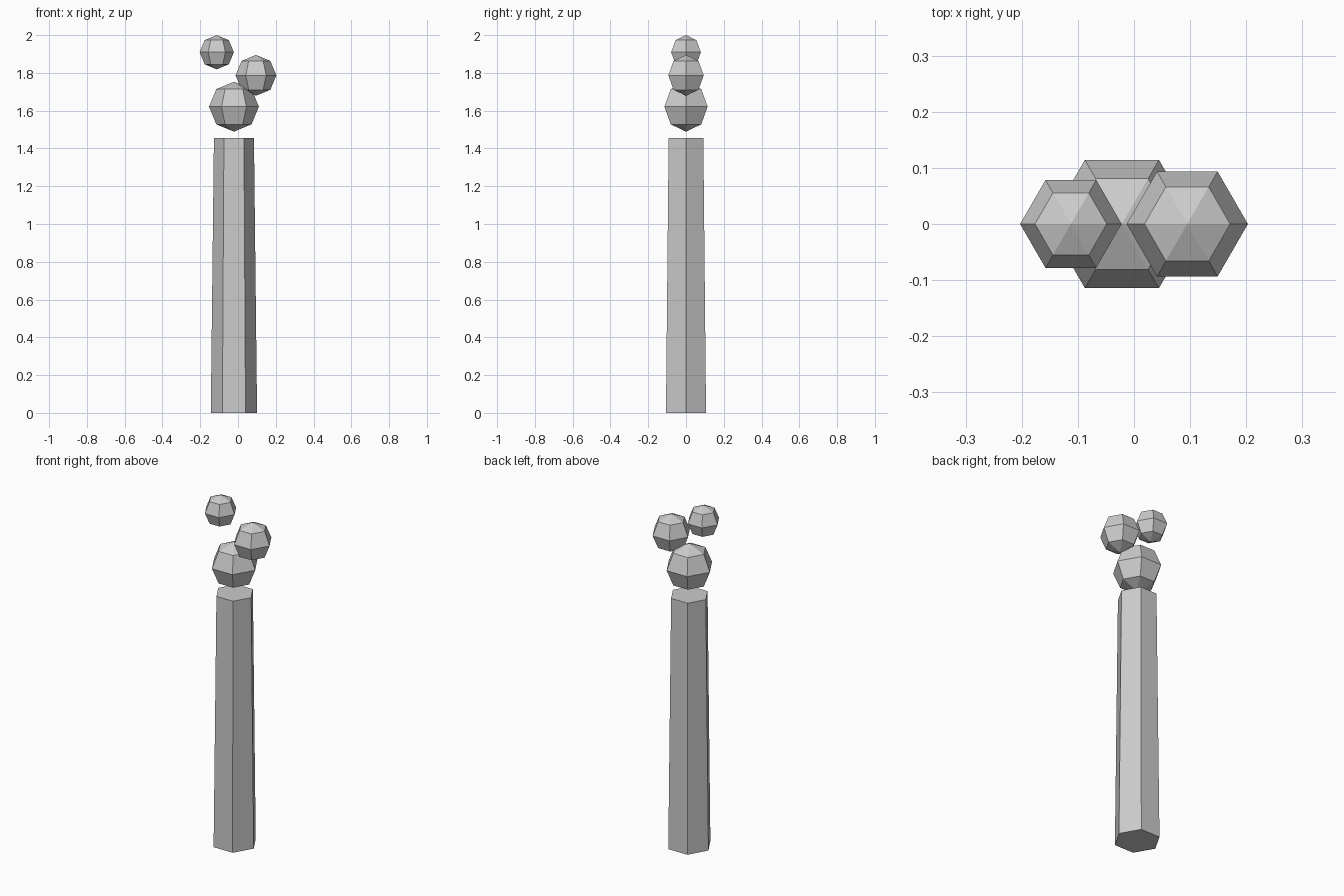
import bpy, bmesh
from math import cos, sin, pi

if "Cube" in bpy.data.objects:
    bpy.data.objects.remove(bpy.data.objects["Cube"])

SIDES = 6


def lathe(name, profile, location):
    """Closed six-sided solid from (radius, z) points, bottom to top; radius 0 is a pole."""
    bm = bmesh.new()
    rings = []
    for r, z in profile:
        if r == 0:
            rings.append([bm.verts.new((0, 0, z))] * SIDES)
        else:
            rings.append([bm.verts.new((r * cos(2 * pi * i / SIDES), r * sin(2 * pi * i / SIDES), z))
                          for i in range(SIDES)])
    for low, high in zip(rings, rings[1:]):
        for i in range(SIDES):
            j = (i + 1) % SIDES
            corners = list(dict.fromkeys([low[i], low[j], high[j], high[i]]))
            bm.faces.new(corners)
    # flat caps where the ends are open
    if profile[0][0] > 0:
        bm.faces.new(rings[0][::-1])
    if profile[-1][0] > 0:
        bm.faces.new(rings[-1])
    bmesh.ops.recalc_face_normals(bm, faces=bm.faces)
    mesh = bpy.data.meshes.new(name)
    bm.to_mesh(mesh)
    bm.free()
    obj = bpy.data.objects.new(name, mesh)
    obj.location = location
    bpy.context.collection.objects.link(obj)
    return obj


def ball(name, radius, location):
    """Coarse faceted ball with four bands."""
    d = radius * sin(pi / 4)
    lathe(name, [(0, -radius), (d, -d), (radius, 0), (d, d), (0, radius)], location)


# tapered column
lathe("column", [(0.1225, 0), (0.106, 1.455)], (-0.0215, 0, 0))

# floating puffs above it
ball("puff_large", 0.132, (-0.0215, 0, 1.621))
ball("puff_medium", 0.108, (0.095, 0, 1.787))
ball("puff_small", 0.0905, (-0.1125, 0, 1.9095))
